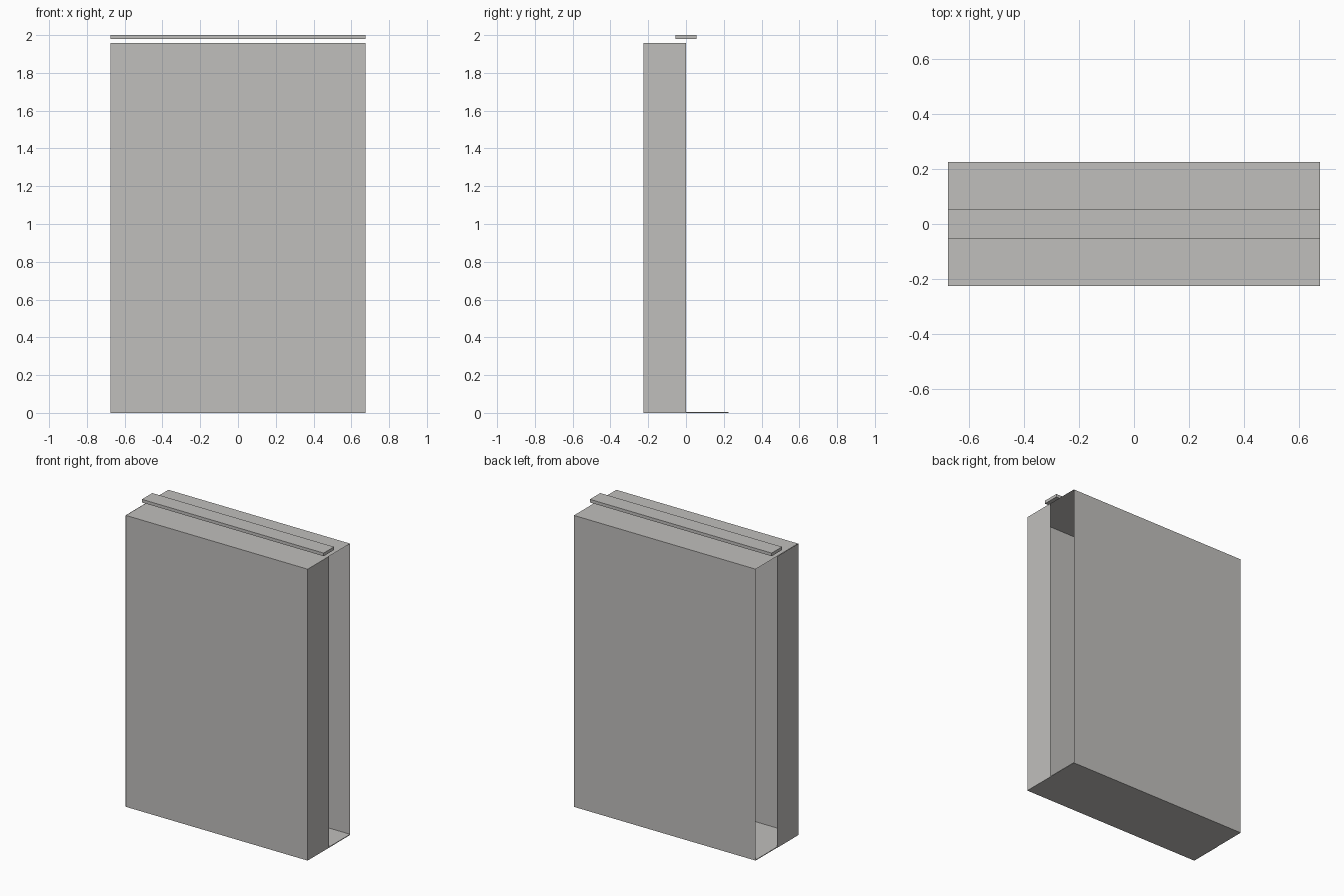
import bpy
import bmesh

if "Cube" in bpy.data.objects:
    bpy.data.objects.remove(bpy.data.objects["Cube"])

W, D, H = 0.675, 0.225, 1.957   # half width, half depth, panel height
T = 0.005                       # floor thickness

grey = bpy.data.materials.new("warm grey")
grey.diffuse_color = (0.53, 0.52, 0.505, 1)
grey.use_nodes = True
grey.node_tree.nodes["Principled BSDF"].inputs["Base Color"].default_value = grey.diffuse_color


def add(name, bm):
    mesh = bpy.data.meshes.new(name)
    bm.to_mesh(mesh)
    bm.free()
    mesh.materials.append(grey)
    bpy.context.collection.objects.link(bpy.data.objects.new(name, mesh))


def box(name, lo, hi):
    bm = bmesh.new()
    bmesh.ops.create_cube(bm, size=1)
    for v in bm.verts:
        v.co = [l + (c + 0.5) * (h - l) for c, l, h in zip(v.co, lo, hi)]
    add(name, bm)


def sheet(name, corners):
    bm = bmesh.new()
    bm.faces.new([bm.verts.new(c) for c in corners])
    add(name, bm)


# Thin front, back and top panels
sheet("front_panel", [(-W, -D, 0), (W, -D, 0), (W, -D, H), (-W, -D, H)])
sheet("back_panel", [(W, D, T), (-W, D, T), (-W, D, H), (W, D, H)])
sheet("top_panel", [(-W, -D, H), (W, -D, H), (W, D, H), (-W, D, H)])

# Side panels close only the front half of each end
sheet("right_side_panel", [(W, -D, 0), (W, 0, 0), (W, 0, H), (W, -D, H)])
L = -W - 0.002
sheet("left_side_panel", [(L, 0, 0), (L, -D, 0), (L, -D, H), (L, 0, H)])

# Floor plate and the rail floating above the top
box("floor_plate", (-W, -D, 0), (W, D, T))
box("top_rail", (-W, -0.055, 1.979), (W, 0.055, 2.0))
